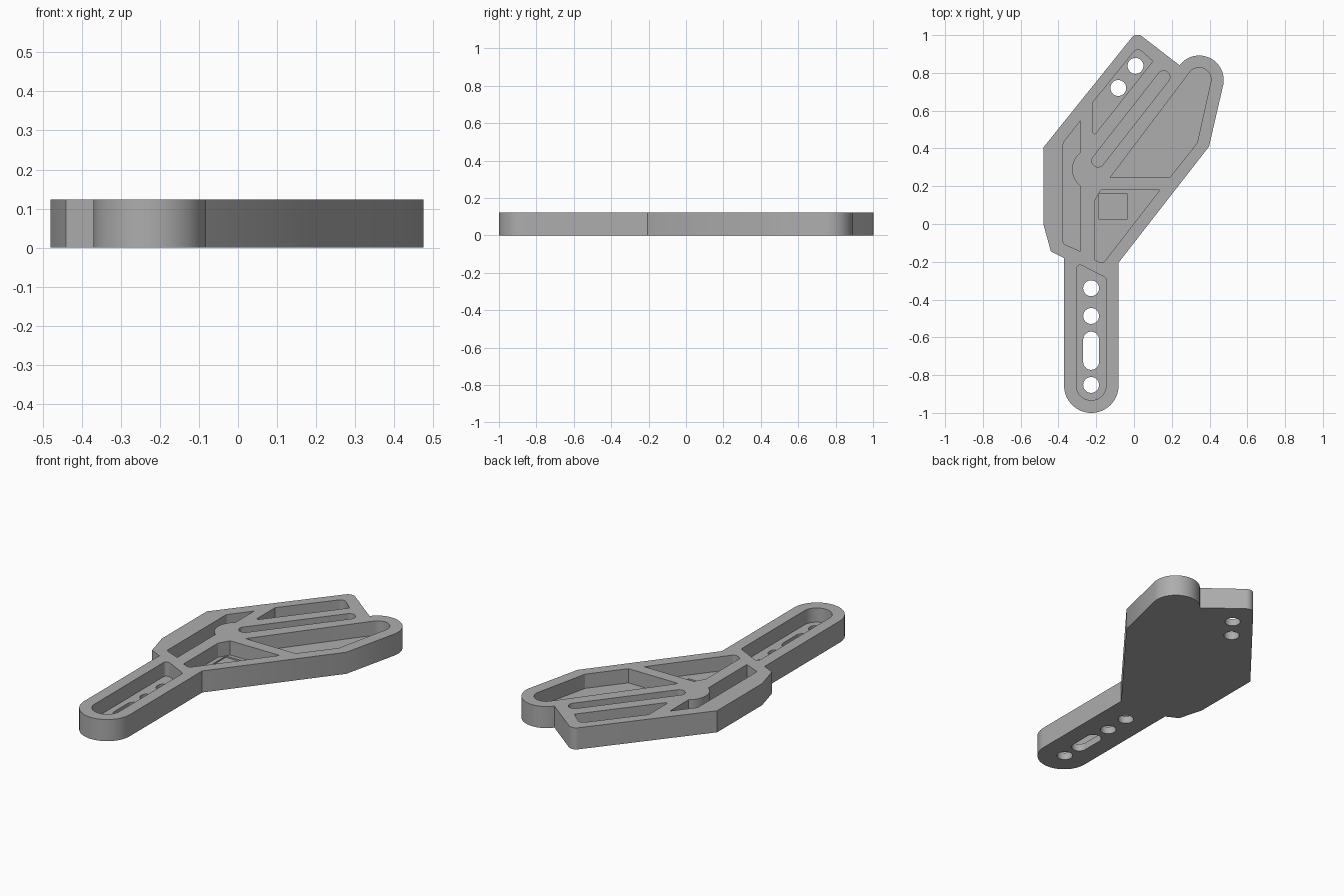
import bpy
import bmesh
from math import atan2, cos, degrees, radians, sin, tan
from mathutils import Vector

cube = bpy.data.objects.get("Cube")
if cube:
    bpy.data.objects.remove(cube, do_unlink=True)

HEIGHT, FLOOR = 0.123, 0.042

grey = bpy.data.materials.new("satin_grey")
grey.use_nodes = True
grey.diffuse_color = (0.42, 0.42, 0.42, 1)
grey.node_tree.nodes["Principled BSDF"].inputs["Base Color"].default_value = (0.42, 0.42, 0.42, 1)


def arc(cx, cy, r, a0, a1, steps=20):
    """Points along an arc, angles in degrees."""
    angles = [radians(a0 + (a1 - a0) * i / steps) for i in range(steps + 1)]
    return [(cx + r * cos(a), cy + r * sin(a)) for a in angles]


def circle(cx, cy, r):
    return arc(cx, cy, r, 0, 360, 32)[:-1]


def slot(a, b, r):
    """Round-ended slot between two centres."""
    t = degrees(atan2(b[1] - a[1], b[0] - a[0]))
    return arc(*b, r, t - 90, t + 90) + arc(*a, r, t + 90, t + 270)


def rounded(corners):
    """Outline from (x, y) points and (x, y, radius) rounded corners."""
    out = []
    for i, c in enumerate(corners):
        p = Vector(c[:2])
        if len(c) == 2:
            out.append(tuple(p))
            continue
        r = c[2]
        u = (Vector(corners[i - 1][:2]) - p).normalized()
        v = (Vector(corners[(i + 1) % len(corners)][:2]) - p).normalized()
        half = u.angle(v) / 2
        centre = p + (u + v).normalized() * r / sin(half)
        start = p + u * r / tan(half) - centre
        end = p + v * r / tan(half) - centre
        for k in range(11):
            out.append(tuple(centre + start.lerp(end, k / 10).normalized() * r))
    return out


def prisms(name, items):
    """One object made of upright prisms: (outline, bottom, top)."""
    bm = bmesh.new()
    for outline, z0, z1 in items:
        low = [bm.verts.new((x, y, z0)) for x, y in outline]
        high = [bm.verts.new((x, y, z1)) for x, y in outline]
        bm.faces.new(low)
        bm.faces.new(high)
        for i in range(len(low)):
            j = (i + 1) % len(low)
            bm.faces.new((low[i], low[j], high[j], high[i]))
    bmesh.ops.recalc_face_normals(bm, faces=bm.faces)
    mesh = bpy.data.meshes.new(name)
    bm.to_mesh(mesh)
    bm.free()
    mesh.materials.append(grey)
    obj = bpy.data.objects.new(name, mesh)
    bpy.context.collection.objects.link(obj)
    return obj


# Outer body with straight arm, rounded lobe and pointed tip
body_outline = rounded(
    [(-0.37, -1, 0.143), (-0.082, -1, 0.143), (-0.082, -0.205), (0.397, 0.41)]
    + arc(0.345, 0.762, 0.13, -11, 143)
    + [(0.012, 1.017, 0.04), (-0.48, 0.405), (-0.48, 0), (-0.44, -0.145), (-0.37, -0.18)])
body = prisms("bracket_body", [(body_outline, 0, HEIGHT)])

# Weight-saving pockets open to the top
arm_pocket = rounded([(-0.305, -0.933, 0.077), (-0.148, -0.933, 0.077),
                      (-0.148, -0.285, 0.02), (-0.305, -0.205, 0.02)])
side_pocket = rounded([(-0.282, 0.548), (-0.375, 0.43, 0.03), (-0.375, -0.105, 0.02),
                       (-0.282, -0.145)]
                      + arc(-0.217, 0.29, 0.111, 234, 126) + [(-0.282, 0.39)])
tip_pocket = rounded([(-0.217, 0.645), (-0.217, 0.462, 0.008), (0.1, 0.862),
                      (0.018, 0.935, 0.03)])
lobe_pocket = ([(-0.125, 0.247), (0.19, 0.247), (0.335, 0.43)]
               + arc(0.345, 0.765, 0.063, -11, 143))
inner_pocket = rounded([(-0.21, 0.12), (-0.175, 0.18), (0.137, 0.18),
                        (-0.165, -0.21, 0.025), (-0.21, -0.19, 0.015)])
diagonal_slot = slot((-0.19, 0.335), (0.157, 0.778), 0.033)
pockets = prisms("pocket_cutter", [
    (p, FLOOR, 0.2) for p in
    (arm_pocket, side_pocket, tip_pocket, lobe_pocket, inner_pocket, diagonal_slot)])

# Through holes, plus a shallow square recess in the inner pocket
through = [circle(x, y, 0.042) for x, y in
           ((-0.227, -0.34), (-0.227, -0.487), (-0.227, -0.852), (-0.083, 0.72), (0.008, 0.837))]
through.append(slot((-0.227, -0.73), (-0.227, -0.612), 0.042))
recess = [(-0.187, 0.027), (-0.034, 0.027), (-0.034, 0.158), (-0.187, 0.158)]
holes = prisms("hole_cutter", [(h, -0.1, 0.2) for h in through] + [(recess, FLOOR - 0.008, 0.2)])

for cutter in (pockets, holes):
    cutter.hide_render = True
    mod = body.modifiers.new(cutter.name, "BOOLEAN")
    mod.operation = "DIFFERENCE"
    mod.solver = "EXACT"
    mod.object = cutter

# Bake the cuts, drop the cutters and shade
graph = bpy.context.evaluated_depsgraph_get()
baked = bpy.data.meshes.new_from_object(body.evaluated_get(graph), depsgraph=graph)
body.modifiers.clear()
body.data = baked
for cutter in (pockets, holes):
    bpy.data.objects.remove(cutter, do_unlink=True)

bpy.ops.object.select_all(action="DESELECT")
body.select_set(True)
bpy.context.view_layer.objects.active = body
bpy.ops.object.shade_smooth_by_angle(angle=radians(25))
